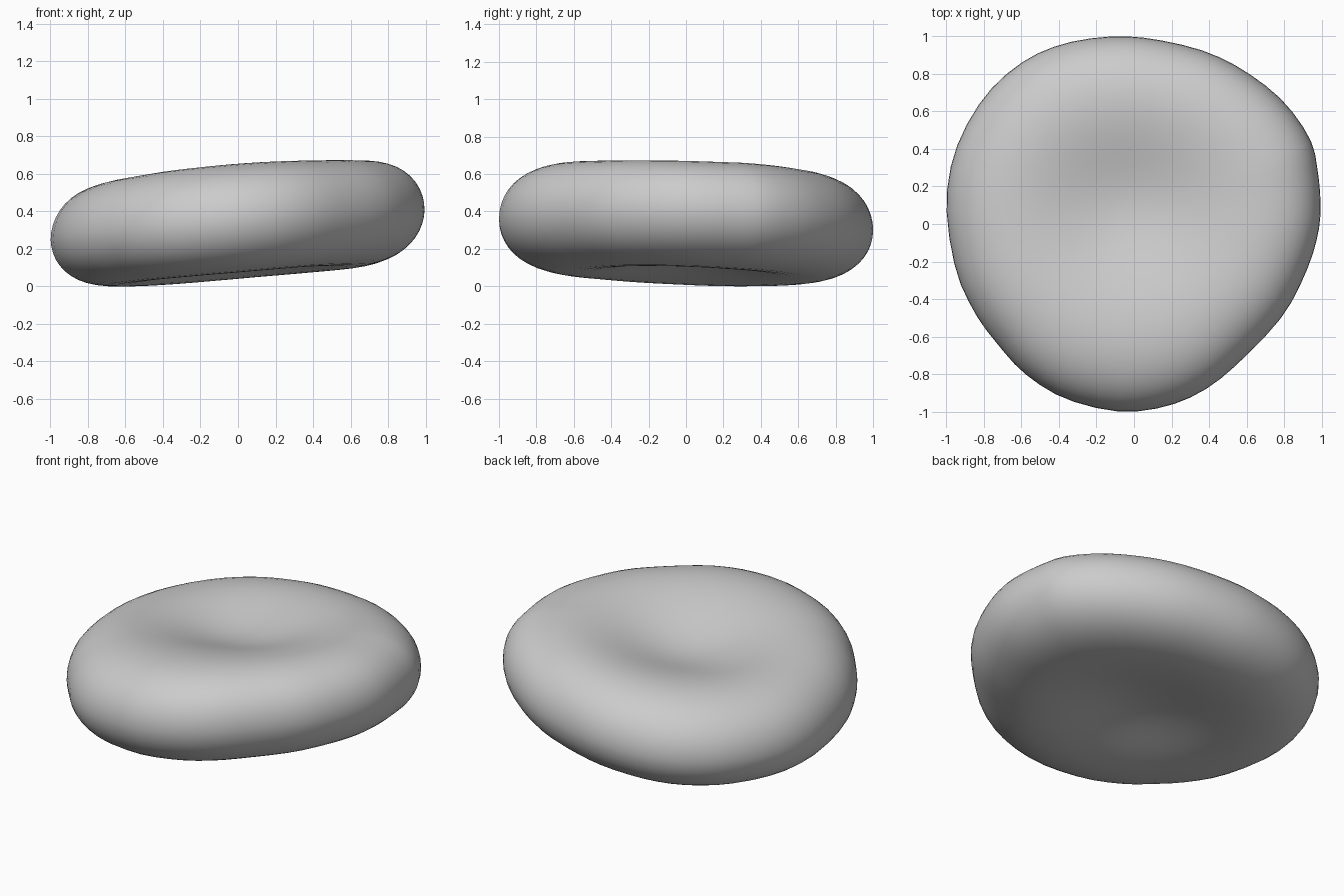
import bpy, bmesh, math
from mathutils import Vector

old = bpy.data.objects.get("Cube")
if old:
    bpy.data.objects.remove(old, do_unlink=True)

SEGMENTS, RINGS = 64, 20

# Rounded, slightly triangular outline seen from above
OUTLINE = [(.995, .1), (.98, .28), (.94, .45), (.8, .65), (.6, .81), (.38, .92), (.11, .985),
           (-.12, 1), (-.38, .96), (-.6, .86), (-.8, .675), (-.95, .4), (-1, .1),
           (-.95, -.245), (-.845, -.48), (-.72, -.65), (-.58, -.8), (-.37, -.93), (-.08, -1),
           (.18, -.97), (.4, -.87), (.6, -.7), (.8, -.48), (.92, -.25), (.98, -.06)]


def outline_point(u):
    """Point on the closed smooth outline, u from 0 to 1."""
    n = len(OUTLINE)
    i, f = int(u * n), u * n - int(u * n)
    a, b, c, d = (Vector(OUTLINE[(i + k) % n]) for k in (-1, 0, 1, 2))
    return b + f / 2 * (c - a + f * (2 * a - 5 * b + 4 * c - d + f * (3 * (b - c) + d - a)))


def dent(p, centre, depth, wide, deep):
    """Soft oval hollow in the plan."""
    dx, dy = (p.x - centre[0]) / wide, (p.y - centre[1]) / deep
    return depth * math.exp(-(dx * dx + dy * dy) / 2)


def surface_point(p, rho, side):
    """Upper (side=1) or lower (side=-1) surface over the plan point p."""
    middle = .335 + .08 * p.x - .028 * p.y
    bulge = math.sqrt(max(0, 1 - rho ** 5))
    if side > 0:
        half = .33 * bulge - dent(p, (-.03, .09), .15, .36, .31)
    else:
        half = .315 * bulge - dent(p, (0, 0), .11, .36, .36)
    return (p.x, p.y, middle + side * half)


# Disc body: concentric rings from upper centre, round the rim, to lower centre
bm = bmesh.new()
rim = [outline_point(i / SEGMENTS) for i in range(SEGMENTS)]
steps = [math.sin(k / RINGS * math.pi / 2) for k in range(1, RINGS + 1)]
levels = [(r, 1) for r in steps] + [(r, -1) for r in reversed(steps[:-1])]
rings = [[bm.verts.new(surface_point(p * r, r, s)) for p in rim] for r, s in levels]
top = bm.verts.new(surface_point(Vector((0, 0)), 0, 1))
bottom = bm.verts.new(surface_point(Vector((0, 0)), 0, -1))
for i in range(SEGMENTS):
    j = (i + 1) % SEGMENTS
    bm.faces.new((top, rings[0][i], rings[0][j]))
    bm.faces.new((bottom, rings[-1][j], rings[-1][i]))
    for upper, lower in zip(rings, rings[1:]):
        bm.faces.new((upper[i], lower[i], lower[j], upper[j]))
lowest = min(v.co.z for v in bm.verts)
bmesh.ops.translate(bm, verts=bm.verts, vec=(0, 0, -lowest))
bmesh.ops.recalc_face_normals(bm, faces=bm.faces)
for face in bm.faces:
    face.smooth = True

mesh = bpy.data.meshes.new("dimpled_disc")
bm.to_mesh(mesh)
bm.free()
disc = bpy.data.objects.new("dimpled_disc", mesh)
bpy.context.collection.objects.link(disc)

# Plain grey finish
grey = bpy.data.materials.new("plain_grey")
grey.use_nodes = True
grey.diffuse_color = (.6, .6, .6, 1)
grey.node_tree.nodes["Principled BSDF"].inputs["Base Color"].default_value = (.6, .6, .6, 1)
mesh.materials.append(grey)
